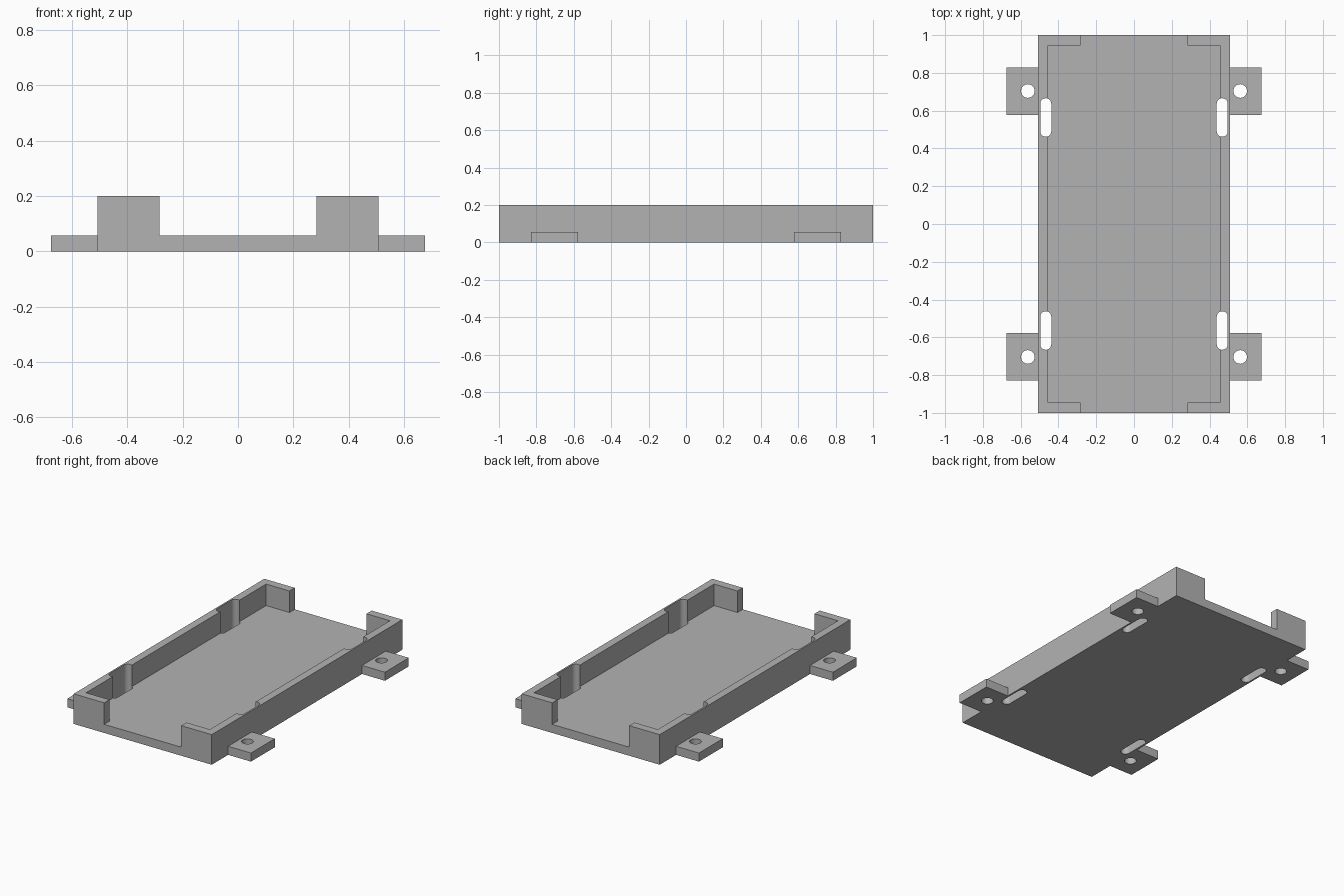
import bpy
import bmesh
from math import cos, sin, pi

cube = bpy.data.objects.get("Cube")
if cube:
    bpy.data.objects.remove(cube, do_unlink=True)

HALF_W, HALF_L, HEIGHT = 0.507, 1.0, 0.2
FLOOR = 0.057
INNER_W, INNER_L, LIP_X = 0.455, 0.945, 0.283

grey = bpy.data.materials.new("plain_grey")
grey.use_nodes = True
grey.diffuse_color = (0.45, 0.45, 0.45, 1)
grey.node_tree.nodes["Principled BSDF"].inputs["Base Color"].default_value = (0.45, 0.45, 0.45, 1)


def prism(name, outline, z0, z1):
    """Extrude a flat outline upwards into a solid."""
    bm = bmesh.new()
    base = bm.faces.new([bm.verts.new((x, y, z0)) for x, y in outline])
    top = bmesh.ops.extrude_face_region(bm, geom=[base])["geom"]
    verts = [v for v in top if isinstance(v, bmesh.types.BMVert)]
    bmesh.ops.translate(bm, verts=verts, vec=(0, 0, z1 - z0))
    bmesh.ops.recalc_face_normals(bm, faces=bm.faces)
    mesh = bpy.data.meshes.new(name)
    bm.to_mesh(mesh)
    bm.free()
    mesh.materials.append(grey)
    obj = bpy.data.objects.new(name, mesh)
    bpy.context.collection.objects.link(obj)
    return obj


def rect(x0, x1, y0, y1):
    return [(x0, y0), (x1, y0), (x1, y1), (x0, y1)]


def slot(cx, cy, radius, half, n=16):
    """Outline with round ends; half is the straight half length along y."""
    pts = []
    for start, y in ((0, cy + half), (pi, cy - half)):
        for i in range(n + (half > 0)):
            a = start + pi * i / n
            pts.append((cx + radius * cos(a), y + radius * sin(a)))
    return pts


def combine(target, other, operation):
    """Apply a boolean and remove the helper solid."""
    mod = target.modifiers.new("combine", "BOOLEAN")
    mod.operation = operation
    mod.solver = "EXACT"
    mod.object = other
    bpy.context.view_layer.objects.active = target
    bpy.ops.object.modifier_apply(modifier=mod.name)
    bpy.data.objects.remove(other, do_unlink=True)


def smooth(obj):
    bpy.ops.object.select_all(action="DESELECT")
    obj.select_set(True)
    bpy.context.view_layer.objects.active = obj
    bpy.ops.object.shade_smooth_by_angle(angle=pi / 6)


# Floor with a wall on each side that wraps round the corners
tray = prism("tray", rect(-HALF_W, HALF_W, -HALF_L, HALF_L), 0, FLOOR)
for s in (-1, 1):
    wall = [(s * HALF_W, -HALF_L), (s * HALF_W, HALF_L), (s * LIP_X, HALF_L),
            (s * LIP_X, INNER_L), (s * INNER_W, INNER_L), (s * INNER_W, -INNER_L),
            (s * LIP_X, -INNER_L), (s * LIP_X, -HALF_L)]
    combine(tray, prism("wall", wall, 0, HEIGHT), "UNION")

# Strap slots cut down through walls and floor, and drilled mounting tabs
for side, s in (("right", -1), ("left", 1)):
    for end, e in (("front", -1), ("back", 1)):
        cutter = prism("slot_cutter", slot(s * 0.467, e * 0.564, 0.029, 0.073), -0.1, 0.3)
        combine(tray, cutter, "DIFFERENCE")
        xs = sorted((s * HALF_W, s * 0.675))
        ys = sorted((e * 0.578, e * 0.828))
        tab = prism(f"{end}_{side}_mounting_tab", rect(*xs, *ys), 0, FLOOR)
        drill = prism("hole_cutter", slot(s * 0.562, e * 0.704, 0.036, 0), -0.1, 0.3)
        combine(tab, drill, "DIFFERENCE")
        smooth(tab)
smooth(tray)
